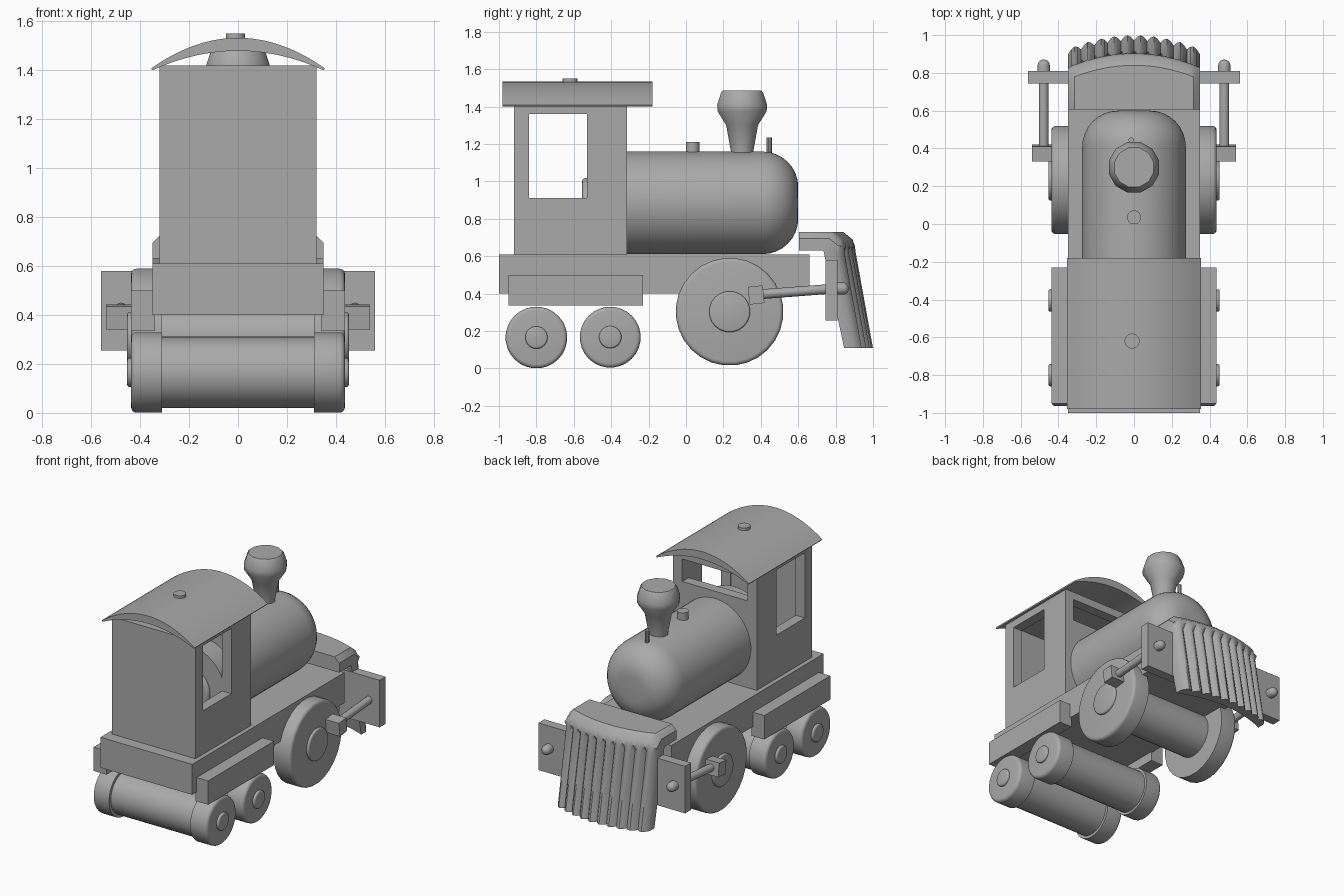
import bpy, bmesh, math
from mathutils import Vector

if "Cube" in bpy.data.objects:
    bpy.data.objects.remove(bpy.data.objects["Cube"])

grey = bpy.data.materials.new("plain grey")
grey.diffuse_color = (0.4, 0.4, 0.4, 1)
grey.use_nodes = True
grey.node_tree.nodes["Principled BSDF"].inputs["Base Color"].default_value = grey.diffuse_color


def finish(name, bm, smooth=True, bevel=0, segs=3):
    bmesh.ops.recalc_face_normals(bm, faces=bm.faces)
    me = bpy.data.meshes.new(name)
    bm.to_mesh(me)
    bm.free()
    ob = bpy.data.objects.new(name, me)
    bpy.context.collection.objects.link(ob)
    me.materials.append(grey)
    if smooth:
        bpy.ops.object.select_all(action='DESELECT')
        ob.select_set(True)
        bpy.context.view_layer.objects.active = ob
        bpy.ops.object.shade_smooth_by_angle(angle=math.radians(35))
    if bevel:
        m = ob.modifiers.new("bevel", 'BEVEL')
        m.width, m.segments = bevel, segs
    return ob


def box(name, x, y, z, tilt=0):
    """Box from (min, max) ranges, optionally tilted about x."""
    bm = bmesh.new()
    bmesh.ops.create_cube(bm, size=1)
    for v in bm.verts:
        v.co = Vector((v.co.x * (x[1] - x[0]), v.co.y * (y[1] - y[0]), v.co.z * (z[1] - z[0])))
    ob = finish(name, bm, smooth=False)
    ob.location = (sum(x) / 2, sum(y) / 2, sum(z) / 2)
    ob.rotation_euler.x = tilt
    return ob


def lathe(name, profile, origin, axis, sides=24):
    """Closed turned solid; profile is (distance along axis, radius)."""
    bm = bmesh.new()
    q = Vector((0, 0, 1)).rotation_difference(Vector(axis))
    rings = []
    for h, r in profile:
        ring = []
        for i in range(sides):
            a = 2 * math.pi * (i + 0.5) / sides
            ring.append(bm.verts.new(q @ Vector((r * math.cos(a), r * math.sin(a), h)) + Vector(origin)))
        rings.append(ring)
    for a, b in zip(rings, rings[1:]):
        for i in range(sides):
            j = (i + 1) % sides
            bm.faces.new((a[i], a[j], b[j], b[i]))
    bm.faces.new(rings[0])
    bm.faces.new(rings[-1])
    return finish(name, bm)


def rounded(h0, h1, r, c, steps=5):
    """Profile of a cylinder whose far rim is rounded by c."""
    pts = [(h0, r)]
    for i in range(steps + 1):
        a = math.pi / 2 * i / steps
        pts.append((h1 - c + c * math.sin(a), r - c + c * math.cos(a)))
    return pts


# Chassis and side boxes
box("chassis", (-.35, .35), (-1, .66), (.40, .61))
for s in (-1, 1):
    box("side_box", sorted((s * .34, s * .437)), (-.95, -.23), (.335, .50))

# Hollow cab with side and front windows
cab = box("cab", (-.32, .32), (-.92, -.315), (.605, 1.42))
cutters = [
    box("cab_hollow_cutter", (-.25, .25), (-.85, -.385), (.615, 1.37)),
    box("side_window_cutter", (-.5, .5), (-.84, -.53), (.91, 1.36)),
    box("front_window_cutter", (-.25, .25), (-.45, -.2), (1.21, 1.365)),
]
for c in cutters:
    c.hide_render = True
    c.hide_viewport = True
    m = cab.modifiers.new("opening", 'BOOLEAN')
    m.operation, m.solver, m.object = 'DIFFERENCE', 'EXACT', c

# Arched roof, thin at the eaves
bm = bmesh.new()
N = 20
loops = []
for y in (-.98, -.18):
    top, low = [], []
    for i in range(N + 1):
        t = -1 + 2 * i / N
        top.append(bm.verts.new((.355 * t, y, 1.408 + .125 * (1 - t * t))))
        low.append(bm.verts.new((.35 * t, y, 1.40 + .08 * (1 - t * t))))
    loops.append(top + low[::-1])
a, b = loops
for i in range(len(a)):
    j = (i + 1) % len(a)
    bm.faces.new((a[i], a[j], b[j], b[i]))
for l in loops:
    for i in range(N):
        k = 2 * N + 1 - i
        bm.faces.new((l[i], l[i + 1], l[k - 1], l[k]))
finish("roof", bm)
lathe("roof_cap", [(1.51, .04), (1.55, .04)], (-.01, -.62, 0), (0, 0, 1), 16)

# Boiler with a domed nose, and its rear door
lathe("boiler", rounded(-.53, .60, .275, .19, 8), (0, 0, .885), (0, 1, 0), 40)
lathe("boiler_door", rounded(0, .03, .16, .02), (0, -.525, .86), (0, -1, 0))

# Chimney, steam dome and whistle
lathe("chimney", [(1.12, .06), (1.16, .062), (1.30, .088), (1.375, .136), (1.41, .138),
                  (1.475, .116), (1.485, .108)], (0, .30, 0), (0, 0, 1), 12)
lathe("steam_dome", [(1.12, .037), (1.21, .037)], (0, .035, 0), (0, 0, 1), 16)
lathe("whistle", [(1.08, .014), (1.235, .014)], (-.015, .445, 0), (0, 0, 1), 10)

# Wheels, hubs and axles
for name, y, z, r, hub, axle in (("rear", -.80, .165, .165, .06, .145),
                                 ("middle", -.405, .167, .163, .06, .145),
                                 ("drive", .233, .303, .288, .11, .15)):
    lathe(name + "_axle", [(-.33, axle), (.33, axle)], (0, y, z), (1, 0, 0), 32)
    for s in (-1, 1):
        lathe(name + "_wheel", rounded(.31, .437, r, .022, 4), (0, y, z), (s, 0, 0), 28)
        lathe(name + "_hub", rounded(.42, .453, hub, .01, 3), (0, y, z), (s, 0, 0), 20)

# Drive rods, crank blocks and buffer plates
for s in (-1, 1):
    box("crank_block", sorted((s * .42, s * .54)), (.335, .415), (.345, .44), math.radians(6))
    d = Vector((0, .46, .035))
    lathe("drive_rod", rounded(0, d.length, .026, .008), (s * .478, .38, .395), d.normalized(), 14)
    lathe("rod_bolt", rounded(0, .075, .033, .03), (s * .478, .795, .427), (0, 1, 0), 14)
    box("buffer_plate", sorted((s * .25, s * .56)), (.745, .81), (.255, .58))

# Bowed front guard with fluted slats
bm = bmesh.new()
SLATS, STEP = 10, 4
prev = first = None
for i in range(SLATS * STEP + 1):
    x = -.35 + .7 * i / (SLATS * STEP)
    bow = .075 * (1 - (x / .35) ** 2)
    groove = .028 * (1 - abs(math.sin(math.pi * i / STEP)))
    drop = max(0, abs(x) - .315)
    pts = [(.605, .63), (.605, .73 - drop), (.765 + bow, .73 - drop), (.815 + bow, .69 - drop),
           (.828 + bow, .655), (.833 + bow - groove, .62), (.925 + bow - groove, .11),
           (.845 + bow, .11), (.735 + bow, .63)]
    ring = [bm.verts.new((x, y, z)) for y, z in pts]
    if prev:
        for k in range(len(ring)):
            j = (k + 1) % len(ring)
            bm.faces.new((prev[k], prev[j], ring[j], ring[k]))
    else:
        bm.faces.new(ring)
    prev = ring
bm.faces.new(prev)
finish("front_guard", bm)
